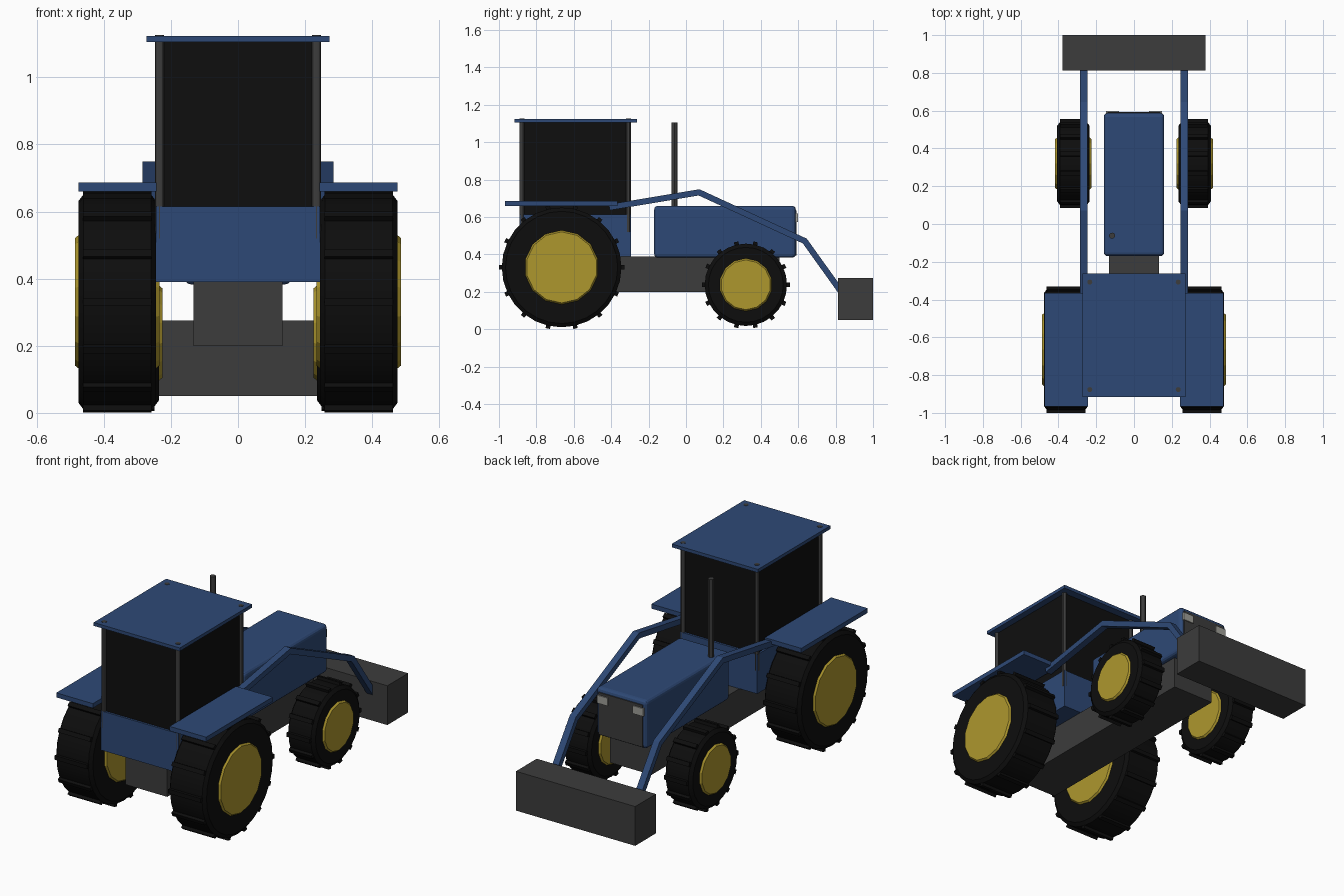
import bpy
import bmesh
import math
from mathutils import Matrix, Vector

if "Cube" in bpy.data.objects:
    bpy.data.objects.remove(bpy.data.objects["Cube"], do_unlink=True)


def material(name, colour):
    m = bpy.data.materials.new(name)
    m.use_nodes = True
    rgba = (*colour, 1)
    m.diffuse_color = rgba
    m.node_tree.nodes["Principled BSDF"].inputs["Base Color"].default_value = rgba
    return m


BLUE = material("blue paint", (0.027, 0.066, 0.18))
GREY = material("dark grey metal", (0.045, 0.045, 0.045))
RUBBER = material("black rubber", (0.004, 0.004, 0.004))
GLASS = material("dark glass", (0.0045, 0.0045, 0.0045))
GOLD = material("yellow rim", (0.42, 0.31, 0.027))
LAMP = material("pale lamp", (0.35, 0.35, 0.32))


def finish(name, bm, mat, smooth=False):
    bmesh.ops.recalc_face_normals(bm, faces=bm.faces)
    mesh = bpy.data.meshes.new(name)
    bm.to_mesh(mesh)
    bm.free()
    mesh.materials.append(mat)
    ob = bpy.data.objects.new(name, mesh)
    bpy.context.collection.objects.link(ob)
    if smooth:
        bpy.ops.object.select_all(action="DESELECT")
        ob.select_set(True)
        bpy.context.view_layer.objects.active = ob
        bpy.ops.object.shade_smooth_by_angle(angle=math.radians(30))
    return ob


def add_box(bm, x, y, z, turn=Matrix()):
    """Add a box from three (low, high) ranges."""
    size = [hi - lo for lo, hi in (x, y, z)]
    mid = Vector([(lo + hi) / 2 for lo, hi in (x, y, z)])
    bmesh.ops.create_cube(bm, size=1, matrix=turn @ Matrix.Translation(mid) @ Matrix.Diagonal((*size, 1)))


def box(name, x, y, z, mat, bevel=0):
    bm = bmesh.new()
    add_box(bm, x, y, z)
    ob = finish(name, bm, mat)
    if bevel:
        mod = ob.modifiers.new("rounded edges", "BEVEL")
        mod.width = bevel
        mod.segments = 3
    return ob


def lathe(name, profile, sides, centre, mat, axis="X", smooth=False):
    """Spin (along, radius) points round an axis and cap both ends."""
    bm = bmesh.new()
    rings = []
    for along, r in profile:
        ring = []
        for i in range(sides):
            a = math.tau * i / sides + math.pi / 2
            u, v = r * math.cos(a), r * math.sin(a)
            co = (along, u, v) if axis == "X" else (u, v, along)
            ring.append(bm.verts.new(Vector(co) + Vector(centre)))
        rings.append(ring)
    for a, b in zip(rings, rings[1:]):
        for i in range(sides):
            j = (i + 1) % sides
            bm.faces.new((a[i], a[j], b[j], b[i]))
    bm.faces.new(rings[0])
    bm.faces.new(rings[-1])
    return finish(name, bm, mat, smooth)


def wheel(name, centre, radius, half, hub_radius, lugs=14):
    """Tyre with a chamfered shoulder, cross bars and a hub."""
    tread = radius - 0.015
    shoulder = tread - 0.02
    lathe(name + "_tyre", [(-half, shoulder), (-half + 0.015, tread),
                           (half - 0.015, tread), (half, shoulder)],
          28, centre, RUBBER, smooth=True)
    out = half + 0.01
    lathe(name + "_hub", [(-out, hub_radius - 0.008), (-half, hub_radius),
                          (half, hub_radius), (out, hub_radius - 0.008)],
          14, centre, GOLD)
    bm = bmesh.new()
    for i in range(lugs):
        turn = Matrix.Translation(centre) @ Matrix.Rotation(math.tau * i / lugs, 4, "X")
        add_box(bm, (0.014 - half, half - 0.014), (tread - 0.02, radius), (-0.012, 0.012), turn)
    finish(name + "_lugs", bm, RUBBER)


def loader_arm(name, path, thick, x0, x1):
    """Bent flat bar following a (y, z) path with mitred corners."""
    pts = [Vector(p) for p in path]
    dirs = [(b - a).normalized() for a, b in zip(pts, pts[1:])]
    normals = [Vector((-d.y, d.x)) for d in dirs]
    upper, lower = [], []
    for i, p in enumerate(pts):
        n0, n1 = normals[max(i - 1, 0)], normals[min(i, len(normals) - 1)]
        m = (n0 + n1).normalized()
        m *= thick / 2 / m.dot(n0)
        upper.append(p + m)
        lower.append(p - m)
    bm = bmesh.new()
    rings = [[bm.verts.new((x, q.x, q.y)) for x, q in ((x0, u), (x1, u), (x1, w), (x0, w))]
             for u, w in zip(upper, lower)]
    for a, b in zip(rings, rings[1:]):
        for i in range(4):
            j = (i + 1) % 4
            bm.faces.new((a[i], a[j], b[j], b[i]))
    bm.faces.new(rings[0])
    bm.faces.new(rings[-1])
    finish(name, bm, BLUE)


# Body
box("chassis", (-0.132, 0.132), (-0.83, 0.5), (0.2, 0.39), GREY)
box("rear_body", (-0.245, 0.245), (-0.89, -0.295), (0.39, 0.615), BLUE)
box("hood", (-0.16, 0.16), (-0.17, 0.587), (0.383, 0.66), BLUE, bevel=0.02)
box("grille", (-0.14, 0.14), (0.57, 0.592), (0.395, 0.635), GREY)

# Cab
box("cab_glass", (-0.235, 0.235), (-0.878, -0.307), (0.61, 1.106), GLASS)
box("cab_roof", (-0.273, 0.273), (-0.917, -0.261), (1.105, 1.124), BLUE)
for x in (-0.234, 0.234):
    for y in (-0.877, -0.308):
        lathe("cab_post", [(0.52, 0.0135), (1.126, 0.0135)], 12, (x, y, 0), GREY, "Z", True)

# Exhaust pipe
lathe("exhaust", [(0.64, 0.016), (1.107, 0.016)], 12, (-0.116, -0.062, 0), GREY, "Z", True)

# Bucket
box("bucket", (-0.378, 0.378), (0.812, 1.0), (0.05, 0.275), GREY)

# Paired parts
ARM_PATH = [(-0.41, 0.652), (0.07, 0.732), (0.635, 0.472), (0.83, 0.2)]
for s, side in ((1, "left"), (-1, "right")):
    def span(a, b):
        return tuple(sorted((s * a, s * b)))
    box(side + "_headlight", span(0.08, 0.147), (0.58, 0.598), (0.575, 0.62), LAMP)
    box(side + "_fender", span(0.243, 0.475), (-0.967, -0.365), (0.66, 0.686), BLUE)
    loader_arm(side + "_loader_arm", ARM_PATH, 0.032, *span(0.246, 0.285))
    wheel(side + "_rear_wheel", (s * 0.36, -0.665, 0.331), 0.335, 0.116, 0.198)
    wheel(side + "_front_wheel", (s * 0.321, 0.32, 0.238), 0.235, 0.086, 0.141)
